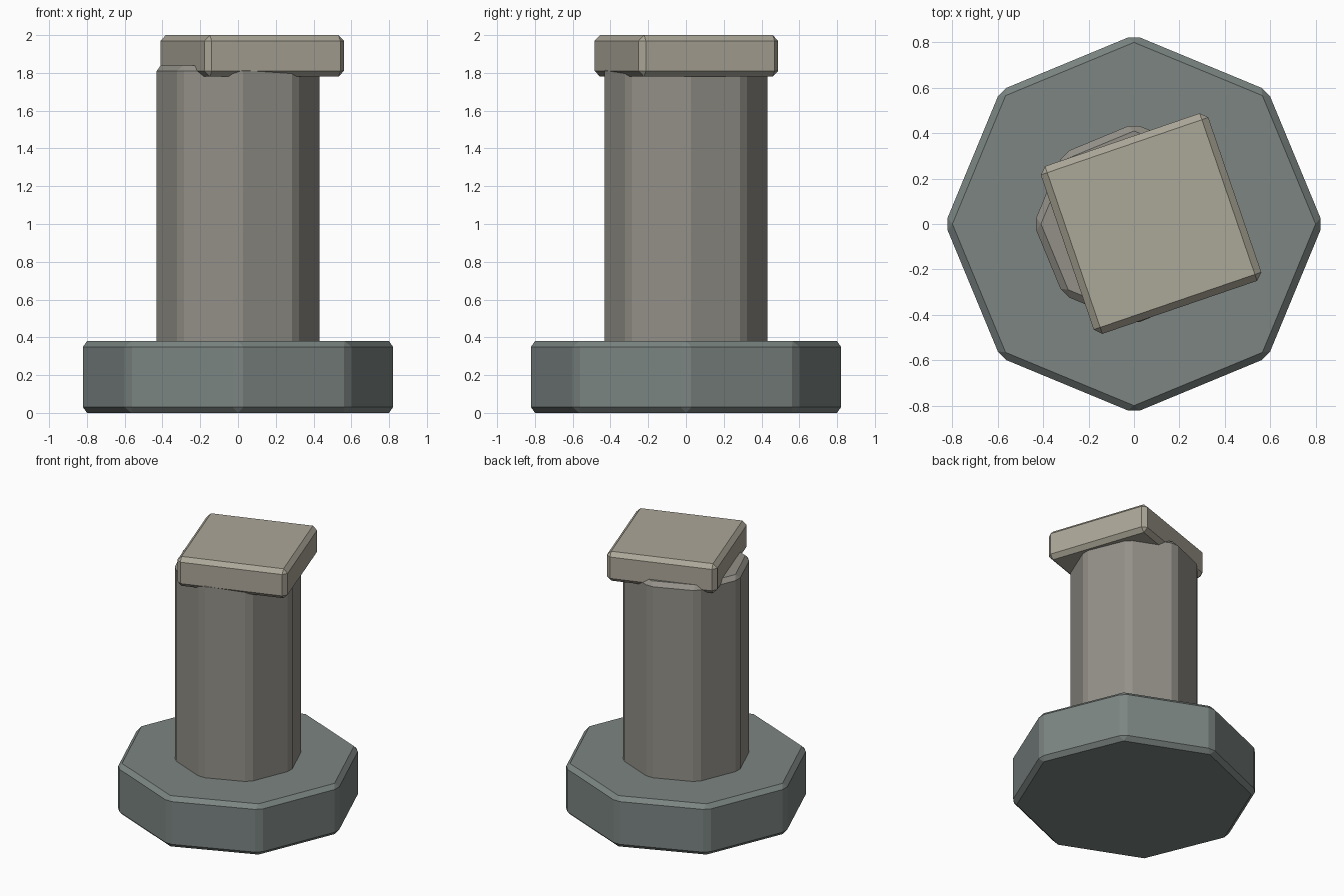
import bpy
from math import radians

if "Cube" in bpy.data.objects:
    bpy.data.objects.remove(bpy.data.objects["Cube"])


def finish(obj, name, color, bevel=0.03):
    """Name, colour and chamfer every edge of a part."""
    obj.name = name
    mat = bpy.data.materials.new(name + "_stone")
    mat.diffuse_color = (*color, 1)
    mat.use_nodes = True
    mat.node_tree.nodes["Principled BSDF"].inputs["Base Color"].default_value = mat.diffuse_color
    obj.data.materials.append(mat)
    mod = obj.modifiers.new("chamfer", 'BEVEL')
    mod.width = bevel
    mod.segments = 1
    mod.limit_method = 'ANGLE'
    mod.angle_limit = radians(30)
    return obj


def octagon(name, radius, z0, z1, color):
    # cylinder vertices lie on the x and y axes
    bpy.ops.mesh.primitive_cylinder_add(vertices=8, radius=radius, depth=z1 - z0,
                                        location=(0, 0, (z0 + z1) / 2))
    return finish(bpy.context.object, name, color)


# Wide plinth and the shaft sunk into it
octagon("base", 0.832, 0.0, 0.38, (0.20, 0.235, 0.225))
octagon("column", 0.442, 0.32, 1.84, (0.29, 0.28, 0.245))

# Square slab, twisted and slid off centre on top of the shaft
bpy.ops.mesh.primitive_cube_add(size=1, location=(0.075, 0.002, 1.89))
cap = bpy.context.object
cap.scale = (0.78, 0.78, 0.22)
cap.rotation_euler.z = radians(18.9)
bpy.ops.object.transform_apply(location=False, rotation=True, scale=True)
finish(cap, "cap", (0.41, 0.385, 0.315))
